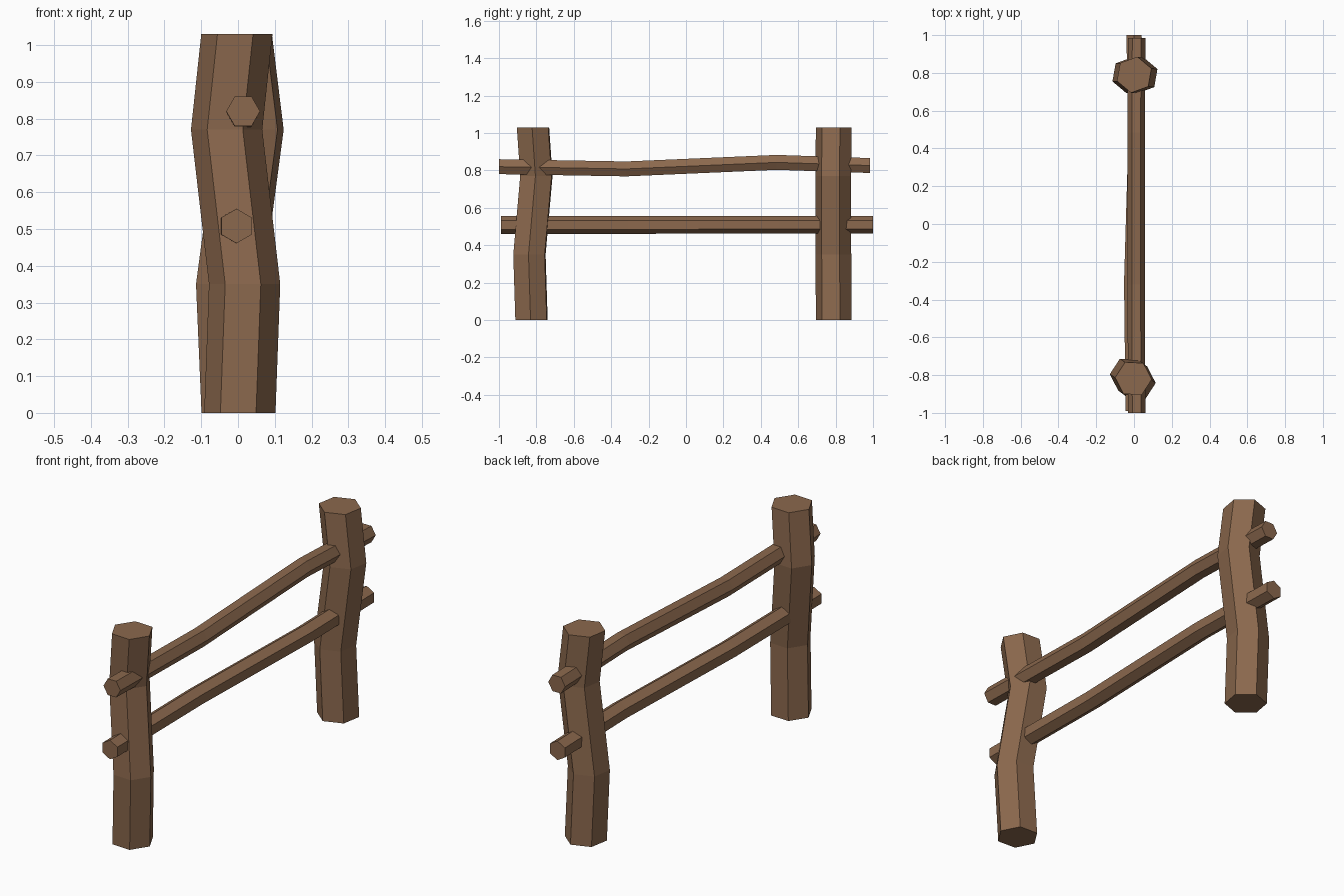
import bpy, bmesh
from math import cos, sin, radians
from mathutils import Vector

if "Cube" in bpy.data.objects:
    bpy.data.objects.remove(bpy.data.objects["Cube"])

wood = bpy.data.materials.new("wood")
wood.diffuse_color = (0.26, 0.14, 0.075, 1)
wood.use_nodes = True
wood.node_tree.nodes["Principled BSDF"].inputs["Base Color"].default_value = wood.diffuse_color


def beam(name, centres, u, v, radius, turn):
    """Six-sided bent log swept through the centres; u and v span its section."""
    u, v = Vector(u), Vector(v)
    bm = bmesh.new()
    rings = []
    for c in centres:
        ring = []
        for k in range(6):
            a = radians(turn + 60 * k)
            ring.append(bm.verts.new(Vector(c) + radius * (cos(a) * u + sin(a) * v)))
        rings.append(ring)
    for a, b in zip(rings, rings[1:]):
        for k in range(6):
            n = (k + 1) % 6
            bm.faces.new((a[k], a[n], b[n], b[k]))
    bm.faces.new(rings[0][::-1])
    bm.faces.new(rings[-1])
    bmesh.ops.recalc_face_normals(bm, faces=bm.faces)
    mesh = bpy.data.meshes.new(name)
    bm.to_mesh(mesh)
    bm.free()
    mesh.materials.append(wood)
    obj = bpy.data.objects.new(name, mesh)
    bpy.context.collection.objects.link(obj)
    return obj


X, Y, Z = (1, 0, 0), (0, 1, 0), (0, 0, 1)

# Upright posts, leaning opposite ways
beam("front_post", [(0.005, -0.826, 0), (0.018, -0.837, 0.35),
                    (-0.031, -0.80, 0.77), (-0.003, -0.818, 1.03)], X, Y, 0.097, -3)
beam("rear_post", [(-0.008, 0.79, 0), (-0.023, 0.788, 0.35),
                   (0.033, 0.787, 0.77), (0.001, 0.79, 1.03)], X, Y, 0.097, 20)

# Horizontal rails passing through the posts
beam("upper_rail", [(0.014, -1, 0.82), (0.012, -0.32, 0.808),
                    (0.012, 0.485, 0.843), (0.014, 0.985, 0.826)], X, Z, 0.046, 0)
beam("lower_rail", [(-0.004, -0.99, 0.508), (-0.012, -0.31, 0.508),
                    (0.012, 0.5, 0.51), (0, 1, 0.509)], X, Z, 0.047, 30)
